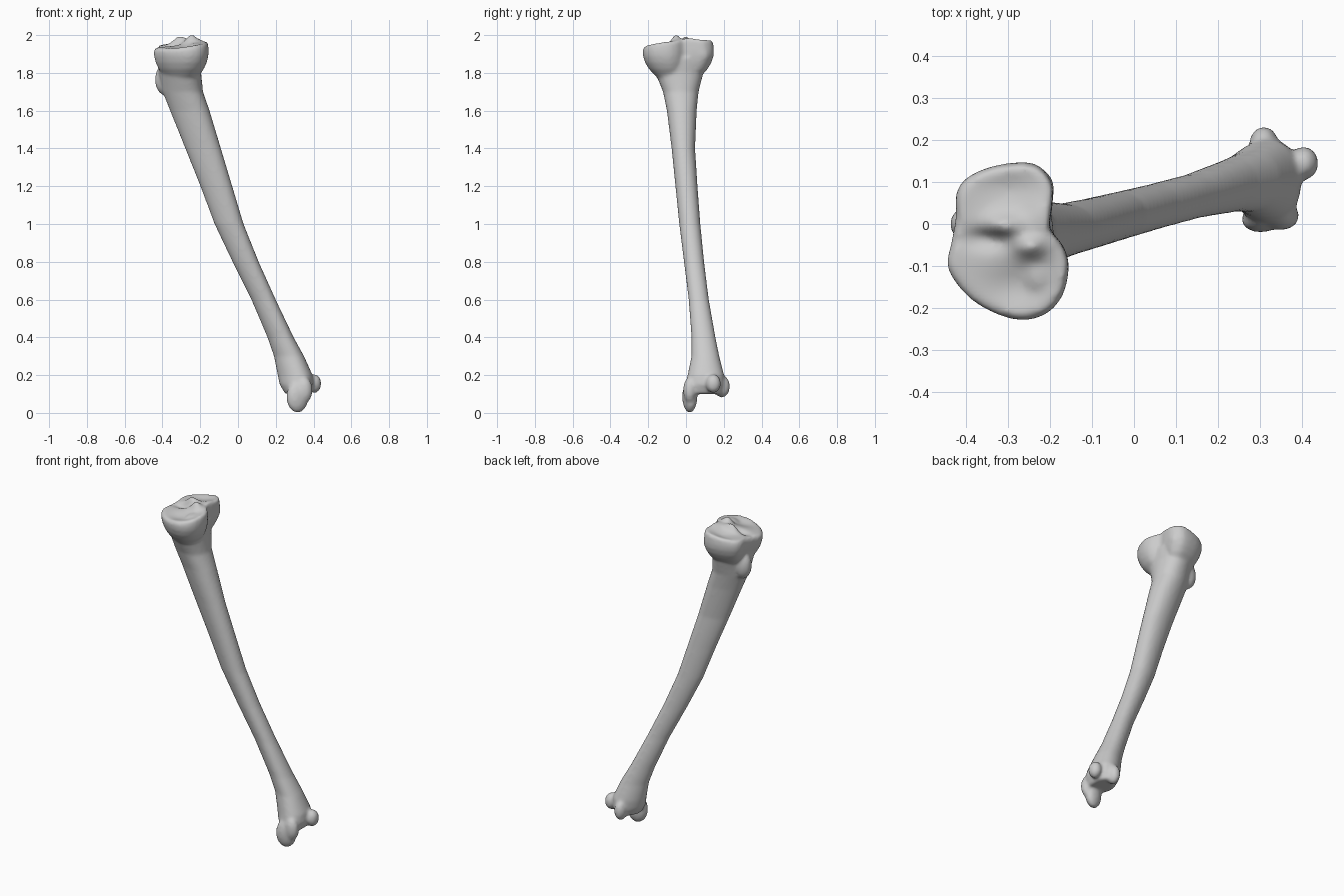
import bpy, bmesh, math
from mathutils import Vector, Matrix

cube = bpy.data.objects.get("Cube")
if cube:
    bpy.data.objects.remove(cube)

bone_mat = bpy.data.materials.new("bone_grey")
bone_mat.use_nodes = True
COLOR = (0.6, 0.6, 0.6, 1)
bone_mat.diffuse_color = COLOR
bone_mat.node_tree.nodes["Principled BSDF"].inputs["Base Color"].default_value = COLOR

bm = bmesh.new()


def loft(rings):
    """Skin a closed tube through rings of equal point count."""
    loops = [[bm.verts.new(p) for p in ring] for ring in rings]
    n = len(loops[0])
    for a, b in zip(loops, loops[1:]):
        for i in range(n):
            j = (i + 1) % n
            bm.faces.new((a[i], a[j], b[j], b[i]))
    bm.faces.new(loops[0][::-1])
    bm.faces.new(loops[-1])


def lump(center, radii, turn=0):
    """Rounded swelling."""
    m = Matrix.Translation(center) @ Matrix.Rotation(math.radians(turn), 4, "Z") @ Matrix.Diagonal((*radii, 1))
    bmesh.ops.create_icosphere(bm, subdivisions=3, radius=1, matrix=m)


# Shaft: height, x range, y range of each section
SHAFT = [
    (0.10, 0.25, 0.38, 0.00, 0.19),
    (0.15, 0.22, 0.40, 0.00, 0.20),
    (0.20, 0.21, 0.395, 0.01, 0.20),
    (0.30, 0.19, 0.35, 0.03, 0.175),
    (0.40, 0.155, 0.295, 0.03, 0.155),
    (0.60, 0.07, 0.20, 0.015, 0.12),
    (0.80, -0.03, 0.11, -0.01, 0.095),
    (1.00, -0.125, 0.03, -0.035, 0.075),
    (1.20, -0.20, -0.03, -0.055, 0.06),
    (1.40, -0.28, -0.09, -0.075, 0.047),
    (1.60, -0.36, -0.15, -0.10, 0.055),
    (1.70, -0.40, -0.185, -0.12, 0.065),
    (1.80, -0.42, -0.195, -0.16, 0.09),
    (1.88, -0.42, -0.19, -0.20, 0.12),
]


def section(z, x0, x1, y0, y1, n=28):
    cx, cy, rx, ry = (x0 + x1) / 2, (y0 + y1) / 2, (x1 - x0) / 2, (y1 - y0) / 2
    pts = []
    for k in range(n):
        t = math.tau * k / n
        c, s = math.cos(t), math.sin(t)
        pts.append((cx + rx * c, cy + ry * s * (1 + 0.2 * c), z))
    return pts


loft([section(*row) for row in SHAFT])

# Upper head: plan outline with a dished, ridged top
OUTLINE = [
    (-0.445, -0.105), (-0.40, -0.17), (-0.34, -0.21), (-0.27, -0.23),
    (-0.21, -0.215), (-0.17, -0.17), (-0.155, -0.10), (-0.17, -0.05),
    (-0.20, -0.01), (-0.195, 0.04), (-0.195, 0.10), (-0.24, 0.145),
    (-0.33, 0.14), (-0.40, 0.11), (-0.425, 0.07), (-0.425, 0.02), (-0.435, -0.04),
]
CENTER = Vector((-0.30, -0.04))


def smooth_outline(steps=4):
    pts = [Vector(p) for p in OUTLINE]
    n, out = len(pts), []
    for i in range(n):
        a, b, c, d = (pts[(i + k) % n] for k in (-1, 0, 1, 2))
        for s in range(steps):
            t = s / steps
            out.append(b + 0.5 * t * (c - a + t * (2 * a - 5 * b + 4 * c - d + t * (3 * (b - c) + d - a))))
    return out


def bump(x, y, px, py, sx, sy, h):
    return h * math.exp(-((x - px) / sx) ** 2 - ((y - py) / sy) ** 2)


def top_height(x, y):
    z = 1.957 + 0.13 * (x + 0.3) + 0.08 * y
    z += bump(x, y, -0.31, -0.005, 0.045, 0.025, 0.045)
    z += bump(x, y, -0.25, -0.055, 0.035, 0.025, 0.045)
    z += bump(x, y, -0.22, 0.01, 0.04, 0.05, 0.015)
    z -= bump(x, y, -0.28, -0.15, 0.07, 0.05, 0.018)
    z -= bump(x, y, -0.30, 0.085, 0.06, 0.035, 0.012)
    z -= bump(x, y, -0.35, -0.035, 0.05, 0.022, 0.025)
    return z


outline = smooth_outline()
head = []
for z, s in ((1.78, 0.62), (1.82, 0.82), (1.855, 0.93), (1.89, 0.99), (1.92, 1.0)):
    head.append([(*(CENTER + (p - CENTER) * s), z) for p in outline])
for s in (0.975, 0.93, 0.85, 0.75, 0.65, 0.55, 0.45, 0.35, 0.25, 0.15, 0.05):
    ring = [CENTER + (p - CENTER) * s for p in outline]
    drop = 0.012 if s > 0.95 else 0
    head.append([(p.x, p.y, top_height(p.x, p.y) - drop) for p in ring])
loft(head)

# Front tuberosity and rear rims of the head
lump((-0.385, 0.0, 1.765), (0.055, 0.045, 0.085))
lump((-0.22, -0.11, 1.90), (0.06, 0.08, 0.06))
lump((-0.24, 0.085, 1.90), (0.05, 0.05, 0.06))

# Lower end: ankle point and the two rear corners
lump((0.315, 0.02, 0.085), (0.06, 0.038, 0.085), 15)
lump((0.35, 0.02, 0.12), (0.045, 0.035, 0.07))
lump((0.405, 0.145, 0.155), (0.036, 0.04, 0.05))
lump((0.31, 0.19, 0.14), (0.035, 0.043, 0.06))

bmesh.ops.recalc_face_normals(bm, faces=bm.faces)
mesh = bpy.data.meshes.new("shin_bone")
bm.to_mesh(mesh)
bm.free()
bone = bpy.data.objects.new("shin_bone", mesh)
bpy.context.collection.objects.link(bone)
mesh.materials.append(bone_mat)

# Fuse all parts into one soft surface
fuse = bone.modifiers.new("fuse", "REMESH")
fuse.mode = "VOXEL"
fuse.voxel_size = 0.009
fuse.use_smooth_shade = True
soften = bone.modifiers.new("soften", "SMOOTH")
soften.factor = 0.5
soften.iterations = 7
